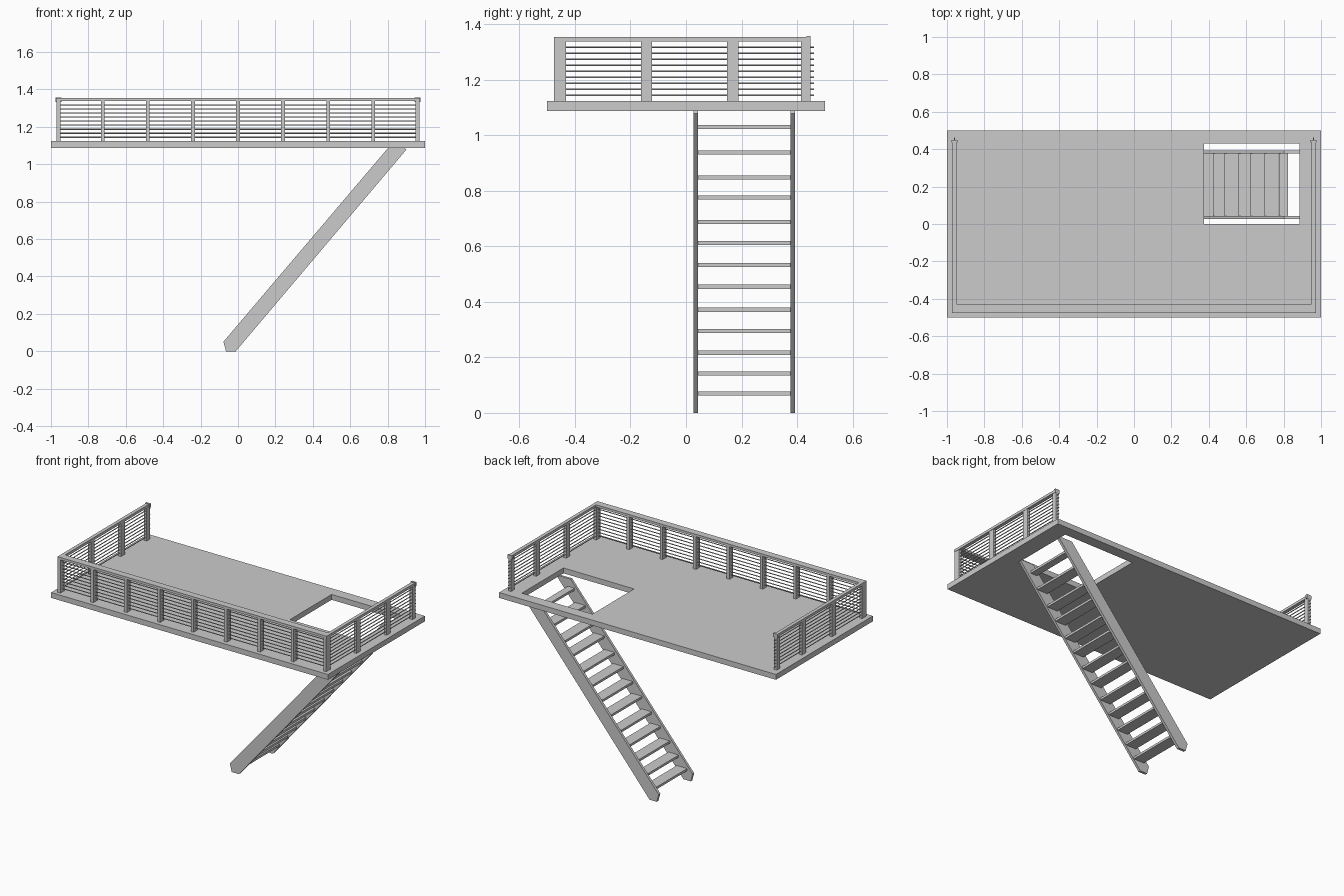
import bpy, bmesh
from mathutils import Matrix

if "Cube" in bpy.data.objects:
    bpy.data.objects.remove(bpy.data.objects["Cube"])


def finish(name, bm):
    bmesh.ops.recalc_face_normals(bm, faces=bm.faces)
    me = bpy.data.meshes.new(name)
    bm.to_mesh(me)
    bm.free()
    ob = bpy.data.objects.new(name, me)
    bpy.context.collection.objects.link(ob)
    return ob


def box(name, x, y, z):
    bm = bmesh.new()
    size = (x[1] - x[0], y[1] - y[0], z[1] - z[0])
    mid = (sum(x) / 2, sum(y) / 2, sum(z) / 2)
    bmesh.ops.create_cube(bm, size=1, matrix=Matrix.Translation(mid) @ Matrix.Diagonal((*size, 1)))
    return finish(name, bm)


def rod(name, axis, a, b, pos, r=0.003):
    # thin round bar along x or y
    bm = bmesh.new()
    rot = Matrix.Rotation(1.5707963, 4, 'Y' if axis == 'x' else 'X')
    mid = ((a + b) / 2, pos[0], pos[1]) if axis == 'x' else (pos[0], (a + b) / 2, pos[1])
    bmesh.ops.create_cone(bm, cap_ends=True, segments=8, radius1=r, radius2=r, depth=b - a,
                          matrix=Matrix.Translation(mid) @ rot)
    return finish(name, bm)


# deck with stair opening
bm = bmesh.new()
outer = [(-1, -.5), (1, -.5), (1, .5), (-1, .5)]
inner = [(.375, 0), (.885, 0), (.885, .43), (.375, .43)]
rings = [[[bm.verts.new((x, y, z)) for x, y in loop] for loop in (outer, inner)] for z in (1.088, 1.123)]
for i in range(4):
    j = (i + 1) % 4
    for o, n in rings:
        bm.faces.new((o[i], o[j], n[j], n[i]))
    for k in (0, 1):
        lo, hi = rings[0][k], rings[1][k]
        bm.faces.new((lo[i], lo[j], hi[j], hi[i]))
finish("deck", bm)

# stair stringers
profile = [(-.078, .051), (-.064, 0), (-.012, 0), (.90, 1.078), (.89, 1.088), (.803, 1.088)]
for y0, y1 in ((.027, .043), (.376, .393)):
    bm = bmesh.new()
    a = [bm.verts.new((x, y0, z)) for x, z in profile]
    b = [bm.verts.new((x, y1, z)) for x, z in profile]
    bm.faces.new(a)
    bm.faces.new(b)
    for i in range(6):
        j = (i + 1) % 6
        bm.faces.new((a[i], a[j], b[j], b[i]))
    finish("stair_stringer", bm)

# stair treads
tops = [.077, .149, .224, .303, .379, .462, .54, .62, .695, .783, .856, .945, 1.037]
for i, z in enumerate(tops):
    x = .775 - (1.037 - z) / 1.18
    w = .048 if i == 12 else .075
    box("stair_tread", (x, x + w), (.042, .377), (z - .015, z))

# front posts
for i in range(-3, 4):
    box("front_post", (i * .241 - .01, i * .241 + .01), (-.473, -.433), (1.12, 1.34))

# side posts, top rails and rail ends
for s in (-1, 1):
    for y0, y1 in ((-.475, -.433), (-.162, -.122), (.148, .189), (.415, .448)):
        box("side_post", sorted((s * .95, s * .97)), (y0, y1), (1.12, 1.34))
    box("side_top_rail", sorted((s * .949, s * .972)), (-.475, .448), (1.338, 1.355))
    box("rail_end", sorted((s * .943, s * .975)), (.435, .448), (1.333, 1.358))
box("front_top_rail", (-.972, .972), (-.474, -.428), (1.339, 1.355))

# infill bars
for i in range(9):
    z = 1.144 + i * .0217
    rod("front_bar", 'x', -.96, .96, (-.452, z))
    for s in (-1, 1):
        rod("side_bar", 'y', -.452, .462, (s * .96, z))
